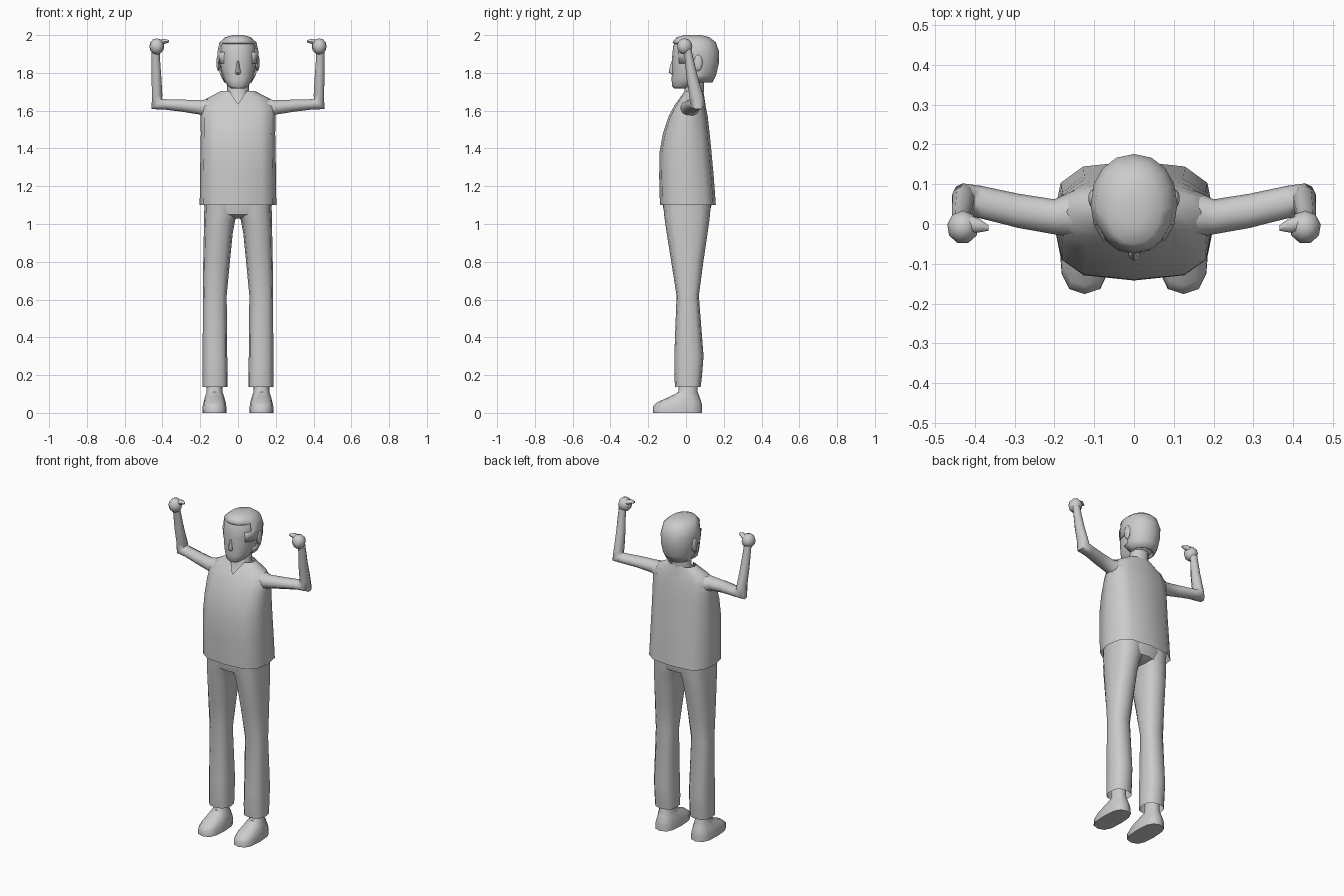
import bpy, bmesh, math
from mathutils import Vector


def finish(name, bm, mirror=False, angle=50):
    bmesh.ops.recalc_face_normals(bm, faces=bm.faces[:])
    me = bpy.data.meshes.new(name)
    bm.to_mesh(me)
    bm.free()
    ob = bpy.data.objects.new(name, me)
    bpy.context.collection.objects.link(ob)
    bpy.ops.object.select_all(action='DESELECT')
    ob.select_set(True)
    bpy.context.view_layer.objects.active = ob
    bpy.ops.object.shade_smooth_by_angle(angle=math.radians(angle))
    if mirror:
        ob.modifiers.new("mirror", 'MIRROR')
    return ob


def oval(c, u, v, n=12, p=2.0):
    """Superellipse ring; index 3n/4 points along -v."""
    c, u, v = Vector(c), Vector(u), Vector(v)
    pts = []
    for i in range(n):
        a = 2 * math.pi * i / n
        x, y = math.cos(a), math.sin(a)
        pts.append(c + u * math.copysign(abs(x) ** (2 / p), x)
                   + v * math.copysign(abs(y) ** (2 / p), y))
    return pts


def level(z, x0, x1, y0, y1, n=12, p=2.0):
    return oval(((x0 + x1) / 2, (y0 + y1) / 2, z),
                ((x1 - x0) / 2, 0, 0), (0, (y1 - y0) / 2, 0), n, p)


def loft(rings, start=True, end=True):
    bm = bmesh.new()
    vs = [[bm.verts.new(q) for q in r] for r in rings]
    n = len(vs[0])
    for a, b in zip(vs, vs[1:]):
        for i in range(n):
            j = (i + 1) % n
            bm.faces.new((a[i], a[j], b[j], b[i]))
    if start:
        bm.faces.new(vs[0])
    if end:
        bm.faces.new(vs[-1])
    return bm


def blob(c, r, seg=10, rings=7):
    bm = bmesh.new()
    bmesh.ops.create_uvsphere(bm, u_segments=seg, v_segments=rings, radius=1)
    for v in bm.verts:
        v.co = Vector((c[k] + v.co[k] * r[k] for k in range(3)))
    return bm


# Shirt: open hem, rounded shoulders, V neckline
shirt = [level(z, -w, w, f, b, 12, p) for z, w, f, b, p in (
    (1.10, .203, -.138, .158, 3), (1.25, .201, -.142, .147, 3),
    (1.38, .199, -.140, .135, 3), (1.48, .197, -.122, .125, 3),
    (1.57, .199, -.092, .115, 2.7), (1.62, .200, -.065, .105, 2.5),
    (1.665, .165, -.035, .098, 2.4), (1.705, .088, -.012, .092, 2.2))]
shirt[6][9] = Vector((0, -.063, 1.625))
shirt[7][9] = Vector((0, -.055, 1.635))
finish("shirt", loft(shirt, False, False))

# Trousers: hips and mirrored legs
finish("trouser_hips", loft([level(z, -w, w, f, b, 12, 3) for z, w, f, b in (
    (1.03, .10, -.07, .08), (1.05, .176, -.112, .122),
    (1.10, .179, -.123, .135), (1.16, .179, -.12, .13))]))
finish("trouser_leg", loft([level(z, a, b, f, k, 12, 2.6) for z, a, b, f, k in (
    (.138, .055, .187, -.058, .078), (.20, .055, .187, -.062, .085),
    (.30, .057, .187, -.062, .093), (.62, .060, .186, -.050, .068),
    (.80, .043, .184, -.078, .092), (.95, .028, .181, -.102, .114),
    (1.02, .015, .180, -.112, .124), (1.05, .0, .179, -.116, .127),
    (1.12, .0, .178, -.122, .133))], False), True)

# Shoes
finish("shoe", loft([level(z, a, b, f, k, 12, p) for z, a, b, f, k, p in (
    (0, .060, .188, -.176, .086, 2.8), (.035, .062, .187, -.176, .085, 2.8),
    (.055, .065, .183, -.155, .082, 2.6), (.085, .073, .175, -.088, .072, 2.3),
    (.11, .082, .167, -.040, .062, 2), (.17, .085, .164, -.036, .058, 2))]), True)

# Arms: raised upper arm, bent elbow, upright forearm
arm = [oval(c, (0, ry, 0), Vector(d) * rv, 10) for c, ry, d, rv in (
    ((.150, .025, 1.605), .060, (0, 0, 1), .060),
    ((.200, .018, 1.617), .044, (0, 0, 1), .040),
    ((.290, .033, 1.626), .043, (0, 0, 1), .034),
    ((.385, .055, 1.633), .041, (0, 0, 1), .029),
    ((.430, .062, 1.636), .040, (-1, 0, 1), .029),
    ((.428, .055, 1.680), .037, (-1, 0, 0), .029),
    ((.432, .032, 1.780), .030, (-1, 0, 0), .027),
    ((.436, .014, 1.890), .022, (-1, 0, 0), .023),
    ((.436, .008, 1.920), .022, (-1, 0, 0), .023))]
finish("arm", loft(arm), True, 60)

# Fists with thumbs
finish("fist", blob((.430, -.008, 1.940), (.040, .042, .043), 9, 6), True)
finish("thumb", loft([oval(c, (0, r, 0), (0, 0, r * .8), 8) for c, r in (
    ((.415, .0, 1.957), .022), ((.388, -.004, 1.967), .017),
    ((.366, -.010, 1.967), .007))]), True)

# Neck
finish("neck", loft([level(z, -w, w, f, b) for z, w, f, b in (
    (1.59, .090, -.060, .09), (1.65, .070, -.030, .092),
    (1.70, .058, -.008, .094), (1.78, .058, -.008, .098))]))

# Face
finish("head", loft([level(z, -w, w, f, b, 16, 2.2) for z, w, f, b in (
    (1.718, .035, -.064, .00), (1.730, .054, -.074, .04),
    (1.765, .076, -.076, .110), (1.82, .092, -.074, .145),
    (1.88, .098, -.074, .160), (1.94, .096, -.068, .158),
    (1.975, .075, -.052, .13))]))

# Hair: dome with the face opening cut away
hair = loft([level(z, -w, w, f, b, 16, 2.1) for z, w, f, b in (
    (1.748, .072, .0, .140), (1.79, .095, -.045, .160),
    (1.85, .107, -.070, .174), (1.91, .109, -.078, .176),
    (1.962, .098, -.072, .158), (1.988, .068, -.050, .125),
    (2.0, .030, -.010, .080))], False)
cut = []
for f in hair.faces:
    m = f.calc_center_median()
    limit = .045 if m.z < 1.83 else -.02
    if m.z < 1.95 and m.y < limit:
        cut.append(f)
bmesh.ops.delete(hair, geom=cut, context='FACES')
ob = finish("hair", hair)
sol = ob.modifiers.new("thickness", 'SOLIDIFY')
sol.thickness = .012

# Ears and nose
finish("ear", blob((.104, .064, 1.853), (.011, .024, .044)), True)
finish("nose", loft([level(z, -w, w, f, -.06, 8) for z, w, f in (
    (1.792, .011, -.078), (1.803, .015, -.092),
    (1.825, .010, -.087), (1.862, .006, -.076))]))
